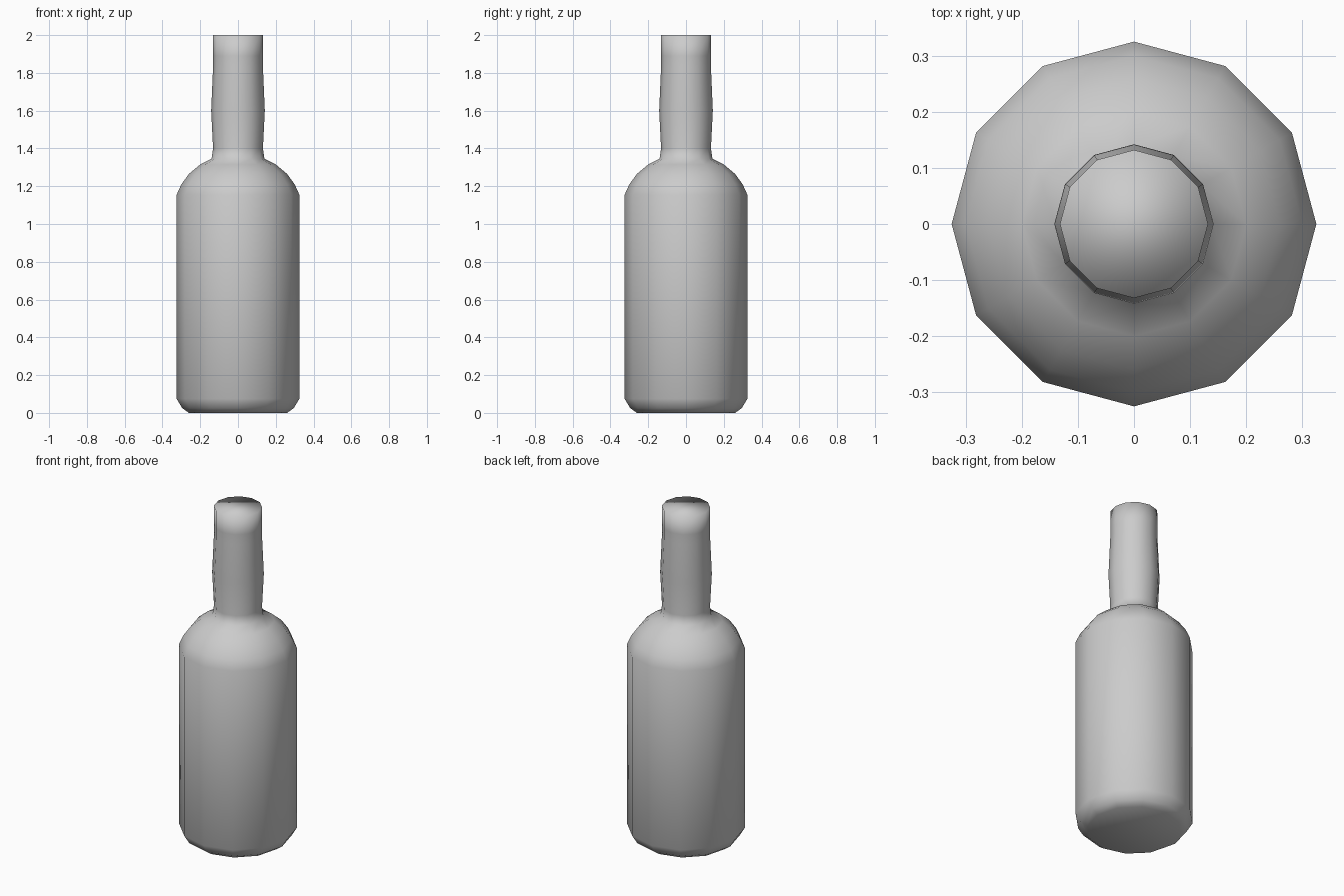
import bpy, bmesh
from math import cos, sin, pi

old = bpy.data.objects.get("Cube")
if old:
    bpy.data.objects.remove(old, do_unlink=True)

SIDES = 12


def make_material(name, colour):
    mat = bpy.data.materials.new(name)
    mat.use_nodes = True
    mat.diffuse_color = colour
    mat.node_tree.nodes["Principled BSDF"].inputs["Base Color"].default_value = colour
    return mat


def lathe(name, profile, mat, close_bottom=False, close_top=False):
    """Spin (radius, height) points into a smooth twelve-sided shell."""
    bm = bmesh.new()
    rings = [[bm.verts.new((r * cos(2 * pi * i / SIDES), r * sin(2 * pi * i / SIDES), z))
              for i in range(SIDES)] for r, z in profile]
    for low, high in zip(rings, rings[1:]):
        for i in range(SIDES):
            j = (i + 1) % SIDES
            bm.faces.new((low[i], low[j], high[j], high[i]))
    if close_bottom:
        bm.faces.new(rings[0][::-1])
    if close_top:
        bm.faces.new(rings[-1])
    for face in bm.faces:
        face.smooth = True
    mesh = bpy.data.meshes.new(name)
    bm.to_mesh(mesh)
    bm.free()
    mesh.materials.append(mat)
    obj = bpy.data.objects.new(name, mesh)
    bpy.context.collection.objects.link(obj)
    return obj


grey = make_material("light grey", (0.6, 0.6, 0.6, 1))

# Body, shoulder and slightly swollen neck
lathe("bottle", [
    (0.26, 0.0), (0.295, 0.025), (0.325, 0.075), (0.325, 1.155),
    (0.30, 1.21), (0.26, 1.265), (0.20, 1.315), (0.14, 1.345),
    (0.132, 1.40), (0.142, 1.60), (0.132, 1.83), (0.132, 1.89),
], grey, close_bottom=True)

# Stopper
lathe("cap", [(0.132, 1.89), (0.132, 2.0)], grey, close_top=True)
